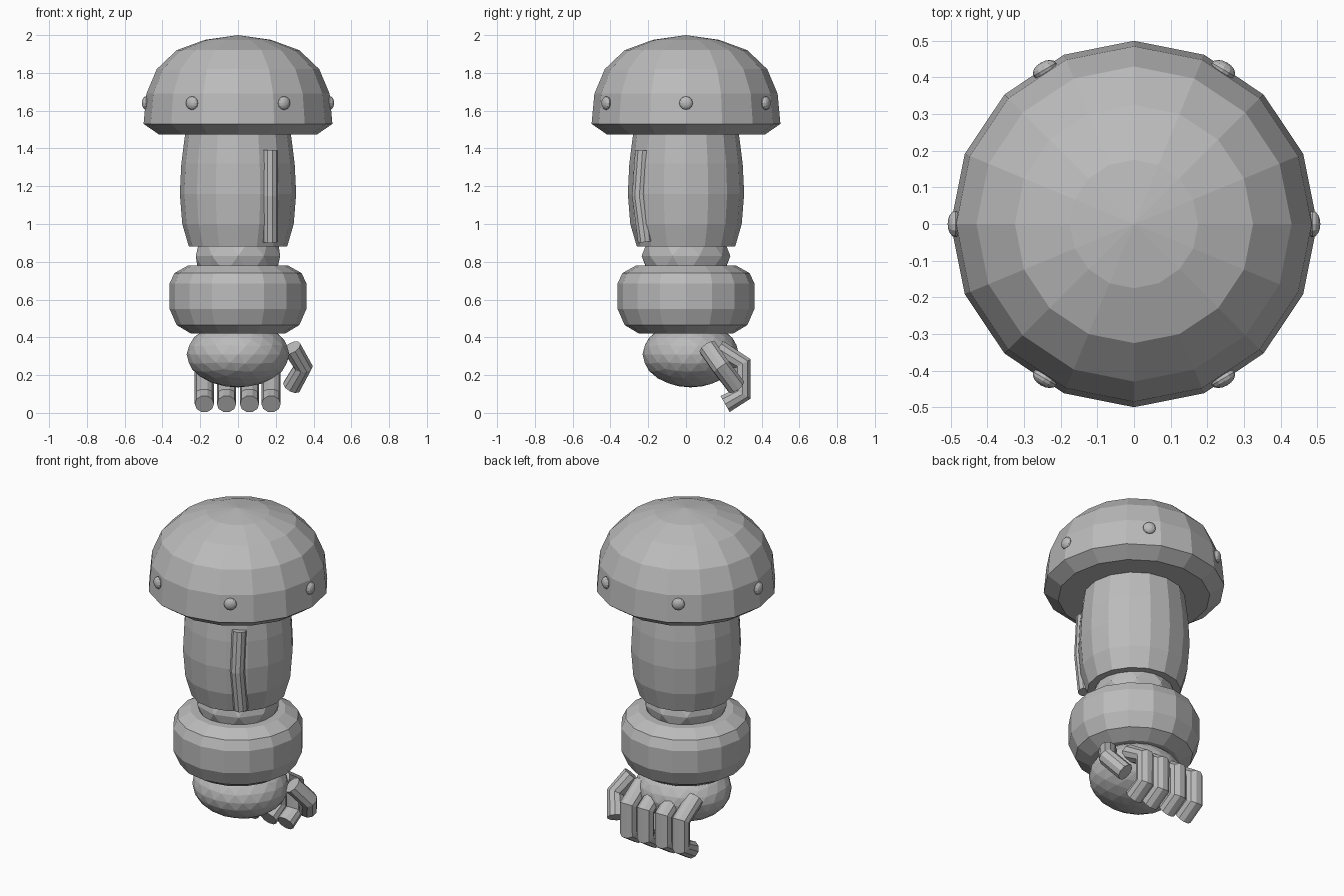
import bpy, bmesh, math
from mathutils import Matrix

cube = bpy.data.objects.get("Cube")
if cube:
    bpy.data.objects.remove(cube)

grey = bpy.data.materials.new("plain grey")
grey.use_nodes = True
colour = (0.5, 0.5, 0.5, 1)
grey.diffuse_color = colour
grey.node_tree.nodes["Principled BSDF"].inputs["Base Color"].default_value = colour


def add_mesh(name, bm):
    bmesh.ops.recalc_face_normals(bm, faces=bm.faces)
    mesh = bpy.data.meshes.new(name)
    bm.to_mesh(mesh)
    bm.free()
    mesh.materials.append(grey)
    obj = bpy.data.objects.new(name, mesh)
    bpy.context.collection.objects.link(obj)
    return obj


def lathe(name, profile, sides=16):
    """Closed solid of revolution from (radius, height) pairs, bottom to top."""
    bm = bmesh.new()
    rings = []
    for r, z in profile:
        turn = [2 * math.pi * i / sides for i in range(sides)]
        rings.append([bm.verts.new((r * math.cos(a), r * math.sin(a), z)) for a in turn])
    for low, high in zip(rings, rings[1:]):
        for i in range(sides):
            j = (i + 1) % sides
            bm.faces.new((low[i], low[j], high[j], high[i]))
    bm.faces.new(rings[0][::-1])
    bm.faces.new(rings[-1])
    bmesh.ops.remove_doubles(bm, verts=bm.verts, dist=0.0005)
    return add_mesh(name, bm)


def ball(name, centre, radii, detail):
    bm = bmesh.new()
    bmesh.ops.create_icosphere(bm, subdivisions=detail, radius=1)
    bm.transform(Matrix.Translation(centre) @ Matrix.Diagonal((*radii, 1)))
    return add_mesh(name, bm)


def tube(name, points, radius):
    """Faceted capped tube along a bent path."""
    curve = bpy.data.curves.new(name, "CURVE")
    curve.dimensions = "3D"
    curve.bevel_depth = radius
    curve.bevel_resolution = 3
    curve.use_fill_caps = True
    path = curve.splines.new("POLY")
    path.points.add(len(points) - 1)
    for p, co in zip(path.points, points):
        p.co = (*co, 1)
    path.use_smooth = False
    curve.materials.append(grey)
    obj = bpy.data.objects.new(name, curve)
    bpy.context.collection.objects.link(obj)
    bpy.ops.object.select_all(action="DESELECT")
    obj.select_set(True)
    bpy.context.view_layer.objects.active = obj
    bpy.ops.object.convert(target="MESH")
    obj.data.polygons.foreach_set("use_smooth", [False] * len(obj.data.polygons))
    return obj


# Domed shoulder cap
lathe("shoulder_dome", [(0.42, 1.475), (0.5, 1.53), (0.485, 1.69), (0.43, 1.82),
                        (0.325, 1.92), (0.175, 1.975), (0, 2)])

# Rivets around the cap
for i in range(6):
    bm = bmesh.new()
    bmesh.ops.create_uvsphere(bm, u_segments=12, v_segments=8, radius=0.036)
    bm.transform(Matrix.Rotation(i * math.pi / 3, 4, "Z")
                 @ Matrix.Translation((0.487, 0, 1.64))
                 @ Matrix.Diagonal((0.6, 1, 1, 1))
                 @ Matrix.Rotation(math.pi / 2, 4, "Y"))
    add_mesh(f"rivet_{i + 1}", bm)

# Upper arm, elbow and forearm
lathe("upper_arm", [(0.26, 0.88), (0.295, 1.0), (0.308, 1.16), (0.3, 1.32), (0.277, 1.5)])
ball("elbow", (0, 0, 0.83), (0.235, 0.235, 0.2), 2)
lathe("forearm", [(0.25, 0.42), (0.325, 0.465), (0.362, 0.55), (0.362, 0.685),
                  (0.337, 0.74), (0.265, 0.78)])

# Pipe on the front of the upper arm
tube("arm_pipe", [(0.17, -0.23, 1.39), (0.17, -0.247, 1.15), (0.17, -0.215, 0.905)], 0.041)

# Hand with curled fingers and thumb
ball("palm", (0, 0.025, 0.31), (0.272, 0.255, 0.175), 3)
for i, x in enumerate((-0.178, -0.061, 0.061, 0.175)):
    tube(f"finger_{i + 1}", [(x, 0.17, 0.34), (x, 0.3, 0.26), (x, 0.3, 0.1),
                             (x, 0.207, 0.047)], 0.051)
tube("thumb", [(0.285, 0.115, 0.345), (0.345, 0.185, 0.245), (0.285, 0.265, 0.14)], 0.051)
